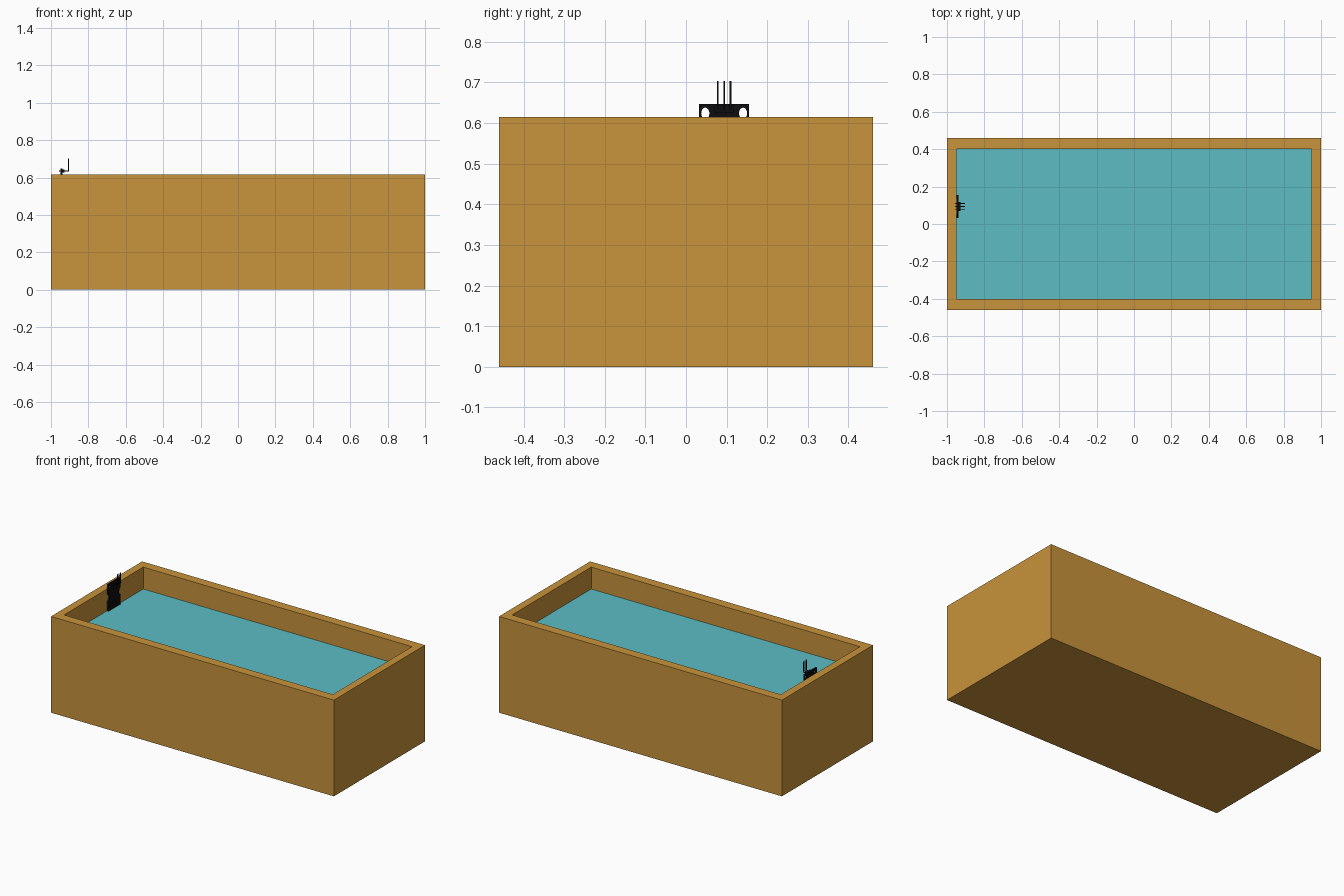
import bpy, bmesh, math
from mathutils import Matrix

if "Cube" in bpy.data.objects:
    bpy.data.objects.remove(bpy.data.objects["Cube"])


def material(name, rgb):
    m = bpy.data.materials.new(name)
    m.diffuse_color = (*rgb, 1)
    m.use_nodes = True
    m.node_tree.nodes["Principled BSDF"].inputs["Base Color"].default_value = m.diffuse_color
    return m


WOOD = material("warm_wood", (0.578, 0.292, 0.044))
WATER = material("teal_water", (0.109, 0.515, 0.558))
BLACK = material("black", (0.004, 0.004, 0.005))


def add_mesh(name, bm, mat):
    bmesh.ops.recalc_face_normals(bm, faces=bm.faces)
    me = bpy.data.meshes.new(name)
    bm.to_mesh(me)
    bm.free()
    me.materials.append(mat)
    ob = bpy.data.objects.new(name, me)
    bpy.context.collection.objects.link(ob)
    return ob


def add_box(bm, lo, hi):
    size = [b - a for a, b in zip(lo, hi)]
    mid = [(a + b) / 2 for a, b in zip(lo, hi)]
    bmesh.ops.create_cube(bm, size=1, matrix=Matrix.Translation(mid) @ Matrix.Diagonal((*size, 1)))


# Tank: rectangular rings lofted up the outside, over the rim and down inside
H, LEVEL = 0.615, 0.475
bm = bmesh.new()
rings = [[bm.verts.new((sx * x, sy * y, z)) for sx, sy in ((-1, -1), (1, -1), (1, 1), (-1, 1))]
         for x, y, z in ((1, 0.46, 0), (1, 0.46, H), (0.95, 0.40, H), (0.95, 0.40, 0.06))]
for a, b in zip(rings, rings[1:]):
    for i in range(4):
        j = (i + 1) % 4
        bm.faces.new((a[i], a[j], b[j], b[i]))
bm.faces.new(rings[0])
bm.faces.new(rings[-1])
add_mesh("tank", bm, WOOD)

# Water fills the tank to its level
bm = bmesh.new()
add_box(bm, (-0.95, -0.40, 0.06), (0.95, 0.40, LEVEL))
add_mesh("water", bm, WATER)


# Sensor board: flat outline with waist notches and two mounting holes
def arc(cx, cy, rx, ry, a0, a1, n):
    return [(cx + rx * math.cos(math.radians(a0 + (a1 - a0) * i / n)),
             cy + ry * math.sin(math.radians(a0 + (a1 - a0) * i / n))) for i in range(n + 1)]


YC, W, TOP, BOTTOM = 0.094, 0.0615, 0.647, 0.30
outline = ([(-W, BOTTOM), (W, BOTTOM)] + arc(W, 0.56, 0.014, 0.022, 270, 90, 12)
           + [(W, TOP), (-W, TOP)] + arc(-W, 0.56, 0.014, 0.022, 90, -90, 12))
holes = [arc(s * 0.0465, 0.624, 0.010, 0.014, 0, 360, 24)[:-1] for s in (-1, 1)]
cu = bpy.data.curves.new("sensor_board", 'CURVE')
cu.dimensions = '2D'
cu.fill_mode = 'BOTH'
cu.extrude = 0.005
for pts in [outline] + holes:
    sp = cu.splines.new('POLY')
    sp.points.add(len(pts) - 1)
    for p, (x, y) in zip(sp.points, pts):
        p.co = (x, y, 0, 1)
    sp.use_cyclic_u = True
cu.materials.append(BLACK)
board = bpy.data.objects.new("sensor_board", cu)
board.location = (-0.944, YC, 0)
board.rotation_euler = (math.pi / 2, 0, math.pi / 2)
bpy.context.collection.objects.link(board)
bpy.context.view_layer.objects.active = board
board.select_set(True)
bpy.ops.object.convert(target='MESH')

# Connector block on the board face
bm = bmesh.new()
add_box(bm, (-0.939, YC - 0.024, 0.626), (-0.927, YC + 0.024, 0.643))
add_mesh("pin_header", bm, BLACK)

# Three pins that run outward and bend up
T = 0.002
bm = bmesh.new()
for k in (-1, 0, 1):
    y = YC + k * 0.0155
    add_box(bm, (-0.957, y - T, 0.635 - T), (-0.904, y + T, 0.635 + T))
    add_box(bm, (-0.904 - 2 * T, y - T, 0.635 + T), (-0.904, y + T, 0.703))
add_mesh("header_pins", bm, BLACK)
